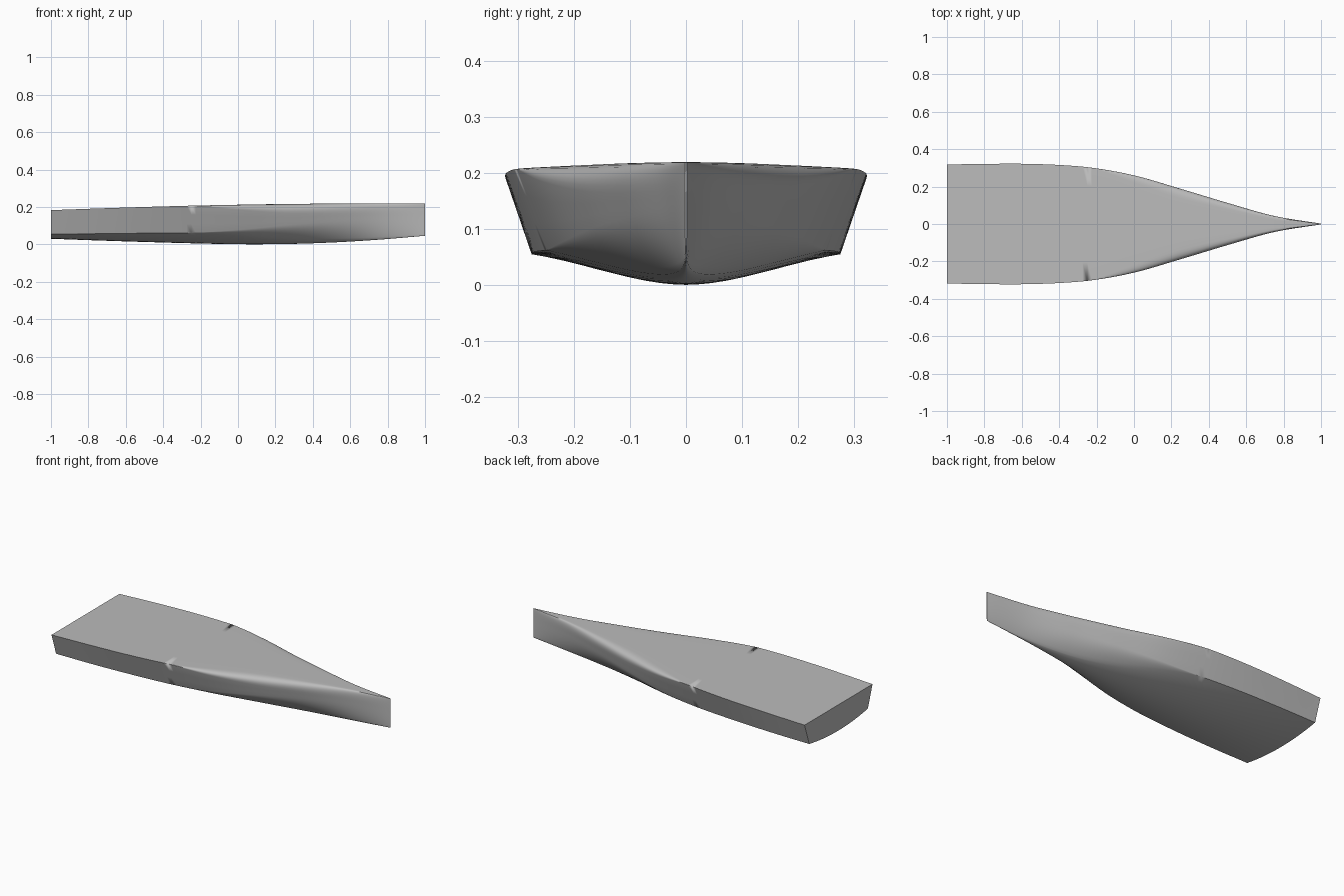
import bpy
import bmesh
import math
from mathutils import Vector

cube = bpy.data.objects.get("Cube")
if cube:
    bpy.data.objects.remove(cube, do_unlink=True)

# Hull lines at nine evenly spaced stations, from stern to bow
DECK_WIDTH = [.318, .322, .32, .304, .268, .2, .123, .048, .002]
DECK_HEIGHT = [.183, .192, .2, .207, .212, .216, .218, .219, .219]
KEEL_HEIGHT = [.03, .021, .013, .006, .001, .002, .01, .025, .046]
CHINE_WIDTH = [.275, .275, .268, .25, .215, .155, .085, .028, .0015]
CHINE_HEIGHT = [.055, .057, .06, .062, .064, .066, .068, .07, .07]
CHINE_ROUNDING = [0, 0, 0, 0, .15, .4, .6, .7, .7]
DECK_ROUNDING = [0, 0, 0, 0, .18, .32, .35, .35, .35]
STATIONS = 80
STEPS = 8


def along(line, t):
    """Smooth value of a hull line, t from 0 at the stern to 1 at the bow."""
    last = len(line) - 1
    i = min(int(t * last), last - 1)
    u = t * last - i
    b, c = line[i], line[i + 1]
    a = line[i - 1] if i else 2 * b - c
    d = line[i + 2] if i + 2 <= last else 2 * c - b
    value = b + u * ((c - a) + u * ((2 * a - 5 * b + 4 * c - d)
                     + u * (3 * b - a - 3 * c + d))) / 2
    return max(value, 0)


def bend(a, b, c, u):
    return a * (1 - u) ** 2 + b * 2 * u * (1 - u) + c * u ** 2


def half_section(t):
    """Points (side, height) from the keel round to the deck centre."""
    keel = Vector((0, along(KEEL_HEIGHT, t)))
    chine = Vector((along(CHINE_WIDTH, t), along(CHINE_HEIGHT, t)))
    edge = Vector((along(DECK_WIDTH, t), along(DECK_HEIGHT, t)))
    centre = Vector((0, edge.y))
    soft, round_top = along(CHINE_ROUNDING, t), along(DECK_ROUNDING, t)
    floor = Vector((chine.x / 2, keel.y))
    steps = [i / STEPS for i in range(STEPS + 1)]
    bottom = [bend(keel, floor, chine, u * (1 - soft)) for u in steps]
    side_low = chine.lerp(edge, soft * .6)
    side_high = edge.lerp(chine, round_top)
    bilge = [bend(bottom[-1], chine, side_low, u) for u in steps[1:]]
    side = [side_low.lerp(side_high, u) for u in (.33, .67, 1)]
    deck_start = edge.lerp(centre, round_top)
    gunwale = [bend(side_high, edge, deck_start, u) for u in steps[1:]]
    deck = [deck_start.lerp(centre, u) for u in (.33, .67, 1)]
    return bottom + bilge + side + gunwale + deck


# Hull: sections lofted from transom to stem
bm = bmesh.new()
rings = []
for s in range(STATIONS + 1):
    t = s / STATIONS
    half = half_section(t)
    loop = [(p.x, p.y) for p in half] + [(-p.x, p.y) for p in half[-2:0:-1]]
    rings.append([bm.verts.new((2 * t - 1, y, z)) for y, z in loop])

for back, front in zip(rings, rings[1:]):
    for i in range(len(back)):
        j = (i + 1) % len(back)
        bm.faces.new((back[i], back[j], front[j], front[i]))
bm.faces.new(rings[0])
bm.faces.new(rings[-1])
bmesh.ops.remove_doubles(bm, verts=bm.verts, dist=.0001)
bmesh.ops.recalc_face_normals(bm, faces=bm.faces)

mesh = bpy.data.meshes.new("boat_hull")
bm.to_mesh(mesh)
bm.free()
hull = bpy.data.objects.new("boat_hull", mesh)
bpy.context.collection.objects.link(hull)

# Plain grey over the whole hull
grey = bpy.data.materials.new("hull_grey")
grey.use_nodes = True
colour = (.5, .5, .5, 1)
grey.diffuse_color = colour
grey.node_tree.nodes["Principled BSDF"].inputs["Base Color"].default_value = colour
mesh.materials.append(grey)

bpy.ops.object.select_all(action='DESELECT')
hull.select_set(True)
bpy.context.view_layer.objects.active = hull
bpy.ops.object.shade_smooth_by_angle(angle=math.radians(30))
